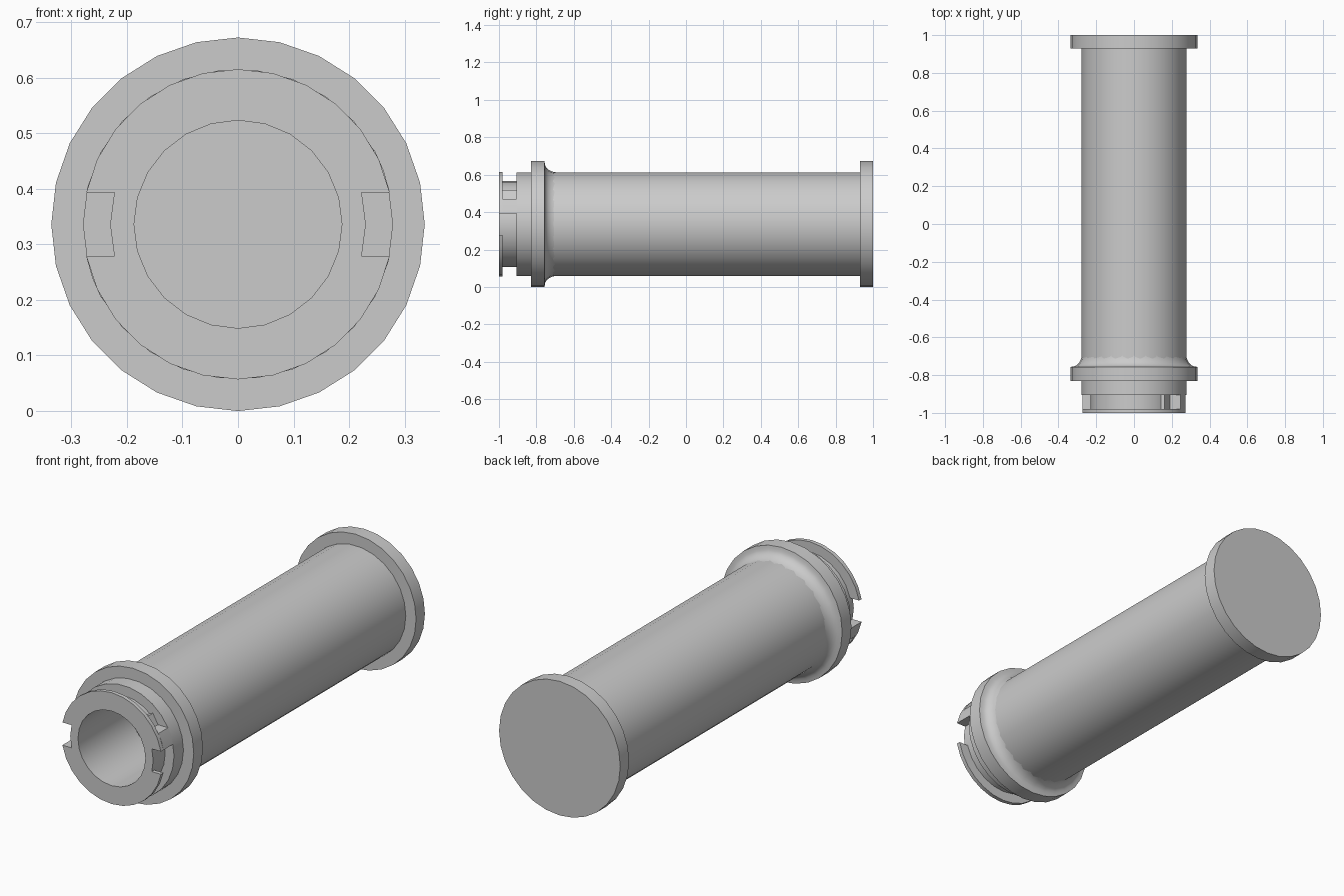
import bpy, bmesh
from math import sin, cos, asin, sqrt, pi, radians

if "Cube" in bpy.data.objects:
    bpy.data.objects.remove(bpy.data.objects["Cube"])

CZ = 0.336   # height of the tube axis
R_OUT, R_GROOVE, R_BORE, R_FLANGE = 0.279, 0.23, 0.187, 0.336


def finish(name, bm):
    bmesh.ops.remove_doubles(bm, verts=bm.verts, dist=1e-5)
    bmesh.ops.recalc_face_normals(bm, faces=bm.faces)
    mesh = bpy.data.meshes.new(name)
    bm.to_mesh(mesh)
    bm.free()
    obj = bpy.data.objects.new(name, mesh)
    bpy.context.collection.objects.link(obj)
    bpy.ops.object.select_all(action='DESELECT')
    obj.select_set(True)
    bpy.context.view_layer.objects.active = obj
    bpy.ops.object.shade_smooth_by_angle(angle=radians(30))
    return obj


def lathe(name, profile, sides):
    """Turn (radius, y) points about the tube axis."""
    bm = bmesh.new()
    rings = []
    for r, y in profile:
        rings.append([bm.verts.new((r * cos(2 * pi * i / sides), y,
                                    CZ + r * sin(2 * pi * i / sides)))
                      for i in range(sides)] if r > 0 else [bm.verts.new((0, y, CZ))])
    for a, b in zip(rings, rings[1:]):
        for i in range(sides):
            j = (i + 1) % sides
            quad = [a[i % len(a)], a[j % len(a)], b[j % len(b)], b[i % len(b)]]
            bm.faces.new(list(dict.fromkeys(quad)))
    bmesh.ops.dissolve_limit(bm, angle_limit=0.001, verts=bm.verts, edges=bm.edges)
    return finish(name, bm)


def prism(name, pts, y0, y1, turn):
    """Extrude an (x, z) outline along y; turn=-1 gives the half-turn copy."""
    bm = bmesh.new()
    face = bm.faces.new([bm.verts.new((turn * x, y0, CZ + turn * z)) for x, z in pts])
    new = bmesh.ops.extrude_face_region(bm, geom=[face])
    bmesh.ops.translate(bm, vec=(0, y1 - y0, 0),
                        verts=[v for v in new['geom'] if isinstance(v, bmesh.types.BMVert)])
    return finish(name, bm)


def arc(r, a, b, n):
    return [(r * cos(a + (b - a) * i / n), r * sin(a + (b - a) * i / n)) for i in range(n + 1)]


# Long tube, open at the front around the bore
lathe("tube", [(0.2, -0.905), (R_OUT, -0.905), (R_OUT, 0.95)], 26)

# Closed rear flange
lathe("rear_flange", [(0, 0.93), (R_FLANGE, 0.93), (R_FLANGE, 1), (0, 1)], 28)

# Front flange with a concave fillet running into the tube
fillet = [(R_FLANGE - 0.01 - 0.05 * sin(t * pi / 12), -0.685 - 0.07 * cos(t * pi / 12))
          for t in range(7)]
lathe("front_flange", [(0.26, -0.83), (R_FLANGE, -0.83), (R_FLANGE, -0.757)] + fillet, 28)

# Bayonet core with blind bore
lathe("bore_core", [(R_GROOVE, -0.87), (R_GROOVE, -1), (R_BORE, -1),
                    (R_BORE, -0.59), (0, -0.59)], 24)

# Locking lip halves, leaving a notch each side, and the stop block by each notch
h = 0.057
r_in = R_GROOVE - 0.004
ao, ai = asin(h / R_OUT), asin(h / r_in)
lip = arc(R_OUT, ao, pi - ao, 12) + arc(r_in, pi - ai, ai, 12)
stop = [(0.2, h), (sqrt(R_OUT**2 - h**2), h), (0.262, 0.097), (0.246, 0.133),
        (0.19, 0.133), (0.162, 0.183), (0.135, 0.175), (0.17, 0.1)]
for side, turn in (("upper", 1), ("lower", -1)):
    prism(side + "_lip", lip, -1, -0.98, turn)
    prism(side + "_stop", stop, -0.98, -0.903, turn)
